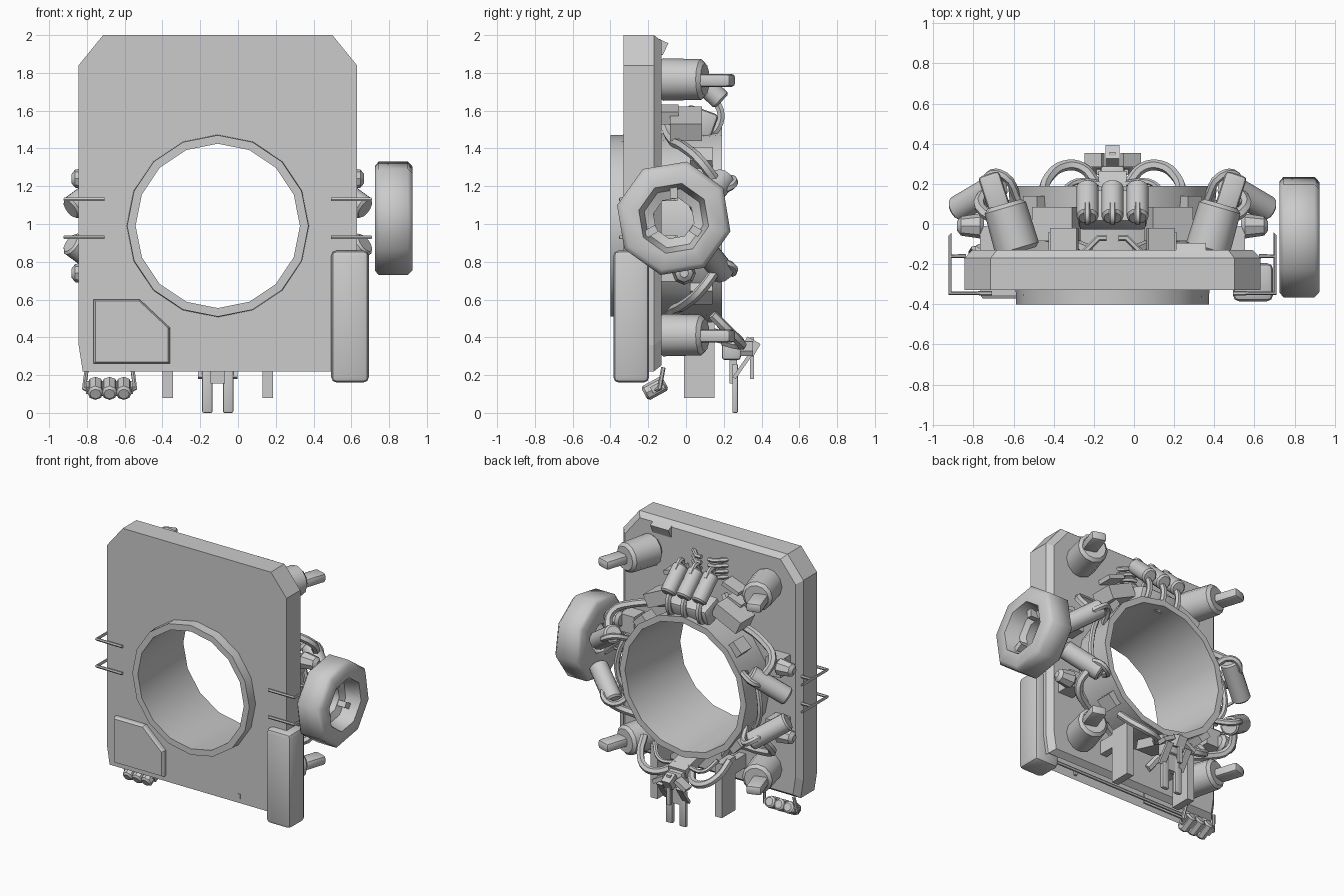
import bpy, bmesh, math
from mathutils import Vector, Matrix

cube = bpy.data.objects.get("Cube")
if cube:
    bpy.data.objects.remove(cube, do_unlink=True)

CX, CZ = -0.107, 0.99   # centre of the big opening
SIDES = (("left", 1), ("right", -1))


def activate(ob):
    bpy.ops.object.select_all(action='DESELECT')
    ob.select_set(True)
    bpy.context.view_layer.objects.active = ob


def finish(name, bm, smooth=0):
    bmesh.ops.recalc_face_normals(bm, faces=bm.faces)
    mesh = bpy.data.meshes.new(name)
    bm.to_mesh(mesh)
    bm.free()
    ob = bpy.data.objects.new(name, mesh)
    bpy.context.collection.objects.link(ob)
    if smooth:
        activate(ob)
        bpy.ops.object.shade_smooth_by_angle(angle=math.radians(smooth))
    return ob


def box(name, centre, size, tilt=0, axis='X', bevel=0):
    bm = bmesh.new()
    bmesh.ops.create_cube(bm, size=1)
    bmesh.ops.scale(bm, vec=size, verts=bm.verts)
    if bevel:
        bmesh.ops.bevel(bm, geom=bm.edges[:], offset=bevel, segments=2, profile=0.5, affect='EDGES')
    bm.transform(Matrix.Translation(centre) @ Matrix.Rotation(math.radians(tilt), 4, axis))
    return finish(name, bm, 35 if bevel else 0)


def rod(name, a, b, r, r2=None, n=12, bevel=0.012):
    a, b = Vector(a), Vector(b)
    d = b - a
    bm = bmesh.new()
    bmesh.ops.create_cone(bm, cap_ends=True, segments=n, radius1=r, radius2=r2 or r, depth=d.length)
    caps = [e for e in bm.edges if abs(e.verts[0].co.z - e.verts[1].co.z) < 1e-4]
    bmesh.ops.bevel(bm, geom=caps, offset=bevel, segments=1, affect='EDGES')
    bm.transform(Matrix.Translation((a + b) / 2) @ d.to_track_quat('Z', 'Y').to_matrix().to_4x4())
    return finish(name, bm, 40)


def hose(name, points, r, curved=True):
    cu = bpy.data.curves.new(name, 'CURVE')
    cu.dimensions = '3D'
    cu.bevel_depth, cu.bevel_resolution, cu.use_fill_caps = r, 1, True
    cu.resolution_u = 4
    sp = cu.splines.new('BEZIER' if curved else 'POLY')
    pts = sp.bezier_points if curved else sp.points
    pts.add(len(points) - 1)
    for p, co in zip(pts, points):
        if curved:
            p.co = co
            p.handle_left_type = p.handle_right_type = 'AUTO'
        else:
            p.co = (*co, 1)
    ob = bpy.data.objects.new(name, cu)
    bpy.context.collection.objects.link(ob)
    activate(ob)
    bpy.ops.object.convert(target='MESH')
    bpy.ops.object.shade_smooth_by_angle(angle=math.radians(50))
    return ob


def lathe(name, profile, n, place, smooth):
    # closed profile of (along axis, radius) turned about an axis
    bm = bmesh.new()
    rings = [[bm.verts.new(place(h, r, 2 * math.pi * i / n)) for h, r in profile] for i in range(n)]
    for i in range(n):
        p, q = rings[i], rings[(i + 1) % n]
        for j in range(len(profile)):
            k = (j + 1) % len(profile)
            bm.faces.new((p[j], p[k], q[k], q[j]))
    return finish(name, bm, smooth)


def loft(name, layers, hole=(), skip=()):
    # stack of (y, outline) layers; caps may have a hole, listed wall faces stay open
    bm = bmesh.new()

    def walls(rows, left_out=()):
        for j, (p, q) in enumerate(zip(rows, rows[1:])):
            for i in range(len(p)):
                k = (i + 1) % len(p)
                if (j, i) not in left_out:
                    bm.faces.new((p[i], p[k], q[k], q[i]))

    def loop_edges(row):
        return [bm.edges.get((a, b)) or bm.edges.new((a, b)) for a, b in zip(row, row[1:] + row[:1])]

    rows = [[bm.verts.new((x, y, z)) for x, z in outline] for y, outline in layers]
    walls(rows, skip)
    rims = [[bm.verts.new((x, y, z)) for x, z in hole] for y in (layers[0][0], layers[-1][0])]
    if hole:
        walls(rims)
    for row, rim_row in ((rows[0], rims[0]), (rows[-1], rims[1])):
        edges = loop_edges(row) + (loop_edges(rim_row) if hole else [])
        bmesh.ops.triangle_fill(bm, use_beauty=True, use_dissolve=False, edges=edges)
    return finish(name, bm)


# Main plate with clipped corners, round opening and open lower edge
half = [(0.715, 0.22), (0.737, 0.36), (0.737, 1.84), (0.607, 2.0)]
outline = [(CX + x, z) for x, z in half] + [(CX - x, z) for x, z in reversed(half)]
inset = [(CX + (x - CX) * 0.95, 1.11 + (z - 1.11) * 0.965) for x, z in outline]
turns = [2 * math.pi * i / 16 for i in range(16)]
opening = [(CX + 0.46 * math.sin(t), CZ + 0.46 * math.cos(t)) for t in turns]
loft("main_plate", [(-0.33, outline), (-0.17, outline), (-0.13, inset)], opening, [(0, 7)])
for y in (-0.28, -0.2):
    hose("lower_rail", [(CX - 0.7, y, 0.26), (CX + 0.7, y, 0.26)], 0.012, False)

# Flared tunnel ring
lathe("tunnel_ring", [(-0.4, 0.48), (-0.4, 0.435), (0.19, 0.475), (0.19, 0.52), (-0.13, 0.49)], 16,
      lambda h, r, t: (CX + r * math.sin(t), h, CZ + r * math.cos(t)), 35)

# Side wheel with recessed hub
WY, WZ, PHASE = -0.065, 1.03, math.radians(-13)
rim = [(0.725, 0.285), (0.745, 0.308), (0.9, 0.308), (0.925, 0.28), (0.925, 0.19),
       (0.82, 0.16), (0.8, 0.11), (0.74, 0.11), (0.725, 0.17)]
lathe("side_wheel", rim, 8,
      lambda h, r, t: (h, WY + r * math.cos(t + PHASE), WZ + r * math.sin(t + PHASE)), 47)
for deg in (90, 210, 330):
    t = math.radians(deg)
    box("wheel_lug", (0.83, WY + 0.14 * math.cos(t), WZ + 0.14 * math.sin(t)),
        (0.07, 0.07, 0.04), deg, 'X')

# Front canister, front panel and top block
box("front_canister", (0.593, -0.29, 0.51), (0.2, 0.19, 0.7), bevel=0.03)
panel = [(-0.765, 0.262), (-0.36, 0.262), (-0.36, 0.45), (-0.52, 0.6), (-0.765, 0.6)]
panel_face = [(-0.563 + (x + 0.563) * 0.95, 0.43 + (z - 0.43) * 0.95) for x, z in panel]
loft("front_panel", [(-0.32, panel), (-0.355, panel), (-0.37, panel_face)])
box("top_block", (0.285, -0.14, 1.94), (0.15, 0.07, 0.07), -25)
box("front_slot", (0.243, -0.325, 0.27), (0.02, 0.02, 0.035))

for side, s in SIDES:
    def at(x, y, z):
        return (CX + s * x, y, z)

    # Wire handles on the plate edges
    for z in (0.93, 1.13):
        wire = [at(0.6, -0.345, z), at(0.81, -0.345, z), at(0.81, -0.05, z),
                at(0.81, -0.16, z), at(0.73, -0.16, z)]
        hose(side + "_handle", wire, 0.011, False)

    # Corner mounts with flat clipped prongs
    for z in (0.412, 1.765):
        rod(side + "_mount", at(0.47, -0.14, z), at(0.54, 0.1, z), 0.113, 0.107, 12, 0.02)
        box(side + "_prong", at(0.585, 0.145, z - 0.005), (0.11, 0.22, 0.068), -18 * s, 'Z', 0.02)

    # Canisters, knobs and hoses, repeated above and below the middle
    for level, v in (("upper", 1), ("lower", -1)):
        def lv(x, y, dz):
            return at(x, y, CZ + v * dz)
        tag = side + "_" + level
        rod(tag + "_canister", lv(0.56, 0.2, 0.25), lv(0.78, 0.07, 0.09), 0.066)
        rod(tag + "_knob", lv(0.64, -0.01, 0.25), lv(0.775, -0.01, 0.25), 0.065, 0.045, 8, 0.02)
        box(tag + "_knob_stand", lv(0.6, -0.08, 0.23), (0.12, 0.14, 0.13))
        hose(tag + "_hose", [lv(0.12, -0.13, 0.6), lv(0.22, -0.09, 0.48), lv(0.52, 0, 0.41),
                             lv(0.66, 0.08, 0.34), lv(0.63, 0.17, 0.22)], 0.028)
        hose(tag + "_clip", [lv(0.47, 0.12, 0.2), lv(0.54, 0.24, 0.25), lv(0.62, 0.24, 0.21),
                             lv(0.64, 0.1, 0.18)], 0.022)
        box(tag + "_ring_block", lv(0.39, 0.08, 0.36), (0.1, 0.12, 0.06), 45 * s * v, 'Y')
    hose(side + "_side_cable", [at(0.52, 0.1, 0.78), at(0.58, 0.12, 0.9), at(0.57, 0.12, 1.08),
                                at(0.52, 0.1, 1.2)], 0.02)

    # Curved brackets and coil stacks above the ring
    box(side + "_bracket", at(0.28, 0, 1.53), (0.22, 0.17, 0.1), 25 * s, 'Y')
    box(side + "_bracket_leg", at(0.25, -0.09, 1.58), (0.12, 0.1, 0.07), 20 * s, 'Y')
    box(side + "_bracket_fin", at(0.24, -0.08, 1.7), (0.14, 0.12, 0.03), 20 * s, 'Y')
    for i in range(4):
        z = 1.72 + 0.042 * i
        hose(side + "_coil", [at(0.14, -0.14, z), at(0.07, -0.07, z), at(0.03, -0.07, z)], 0.016, False)

    # Lower hoses, hanging fins and clamp fingers
    hose(side + "_lower_pipe", [at(0.08, 0.2, 0.38), at(0.15, 0.28, 0.36), at(0.24, 0.29, 0.37),
                                at(0.32, 0.23, 0.43), at(0.35, 0.14, 0.52)], 0.027)
    hose(side + "_lower_cable", [at(0.05, 0.2, 0.42), at(0.18, 0.21, 0.42), at(0.26, 0.15, 0.5)], 0.016)
    box(side + "_hanging_fin", at(0.265, 0.07, 0.28), (0.055, 0.16, 0.4))
    box(side + "_fin_arm", at(0.265, -0.06, 0.4), (0.055, 0.16, 0.1))
    box(side + "_clamp_finger", at(0.055, 0.26, 0.13), (0.055, 0.03, 0.26), bevel=0.008)
    box(side + "_clamp_blade", at(0.08, 0.3, 0.25), (0.05, 0.02, 0.16), -35)
    box(side + "_clamp_wing", at(0.09, 0.32, 0.34), (0.1, 0.07, 0.03), 30 * s, 'Y')

# Three canisters hooked over the top of the ring
for dx in (-0.125, 0, 0.125):
    x = CX + dx
    rod("top_canister", (x, 0.03, 1.8), (x, 0.19, 1.65), 0.055)
    hose("top_canister_hook", [(x, 0.16, 1.65), (x, 0.185, 1.58), (x, 0.16, 1.5), (x, 0.12, 1.47)], 0.022)
    hose("top_canister_loop", [(x, 0.1, 1.79), (x, 0.03, 1.84), (x, 0.01, 1.76)], 0.018)
box("top_canister_base", (CX, 0.07, 1.54), (0.34, 0.17, 0.14), -20, bevel=0.02)

# Clamp body below the ring
box("clamp_body", (CX, 0.24, 0.34), (0.12, 0.1, 0.12), bevel=0.015)
box("clamp_arm", (CX, 0.12, 0.42), (0.14, 0.28, 0.07), -15)
box("clamp_cap", (CX, 0.34, 0.35), (0.07, 0.08, 0.08), -30)
box("clamp_bracket", (CX, 0.25, 0.22), (0.075, 0.04, 0.13))
box("clamp_spine", (CX, 0.35, 0.29), (0.03, 0.02, 0.22))

# Hanging lamp cluster with its wire frame
for x in (-0.755, -0.68, -0.605):
    rod("lamp", (x, -0.22, 0.1), (x, -0.11, 0.16), 0.042, n=8)
box("lamp_bar", (-0.68, -0.15, 0.135), (0.25, 0.07, 0.04), 28)
hose("lamp_frame", [(-0.8, -0.12, 0.24), (-0.815, -0.14, 0.13), (-0.76, -0.2, 0.1), (-0.6, -0.2, 0.1),
                    (-0.545, -0.14, 0.13), (-0.56, -0.12, 0.24)], 0.012, False)
